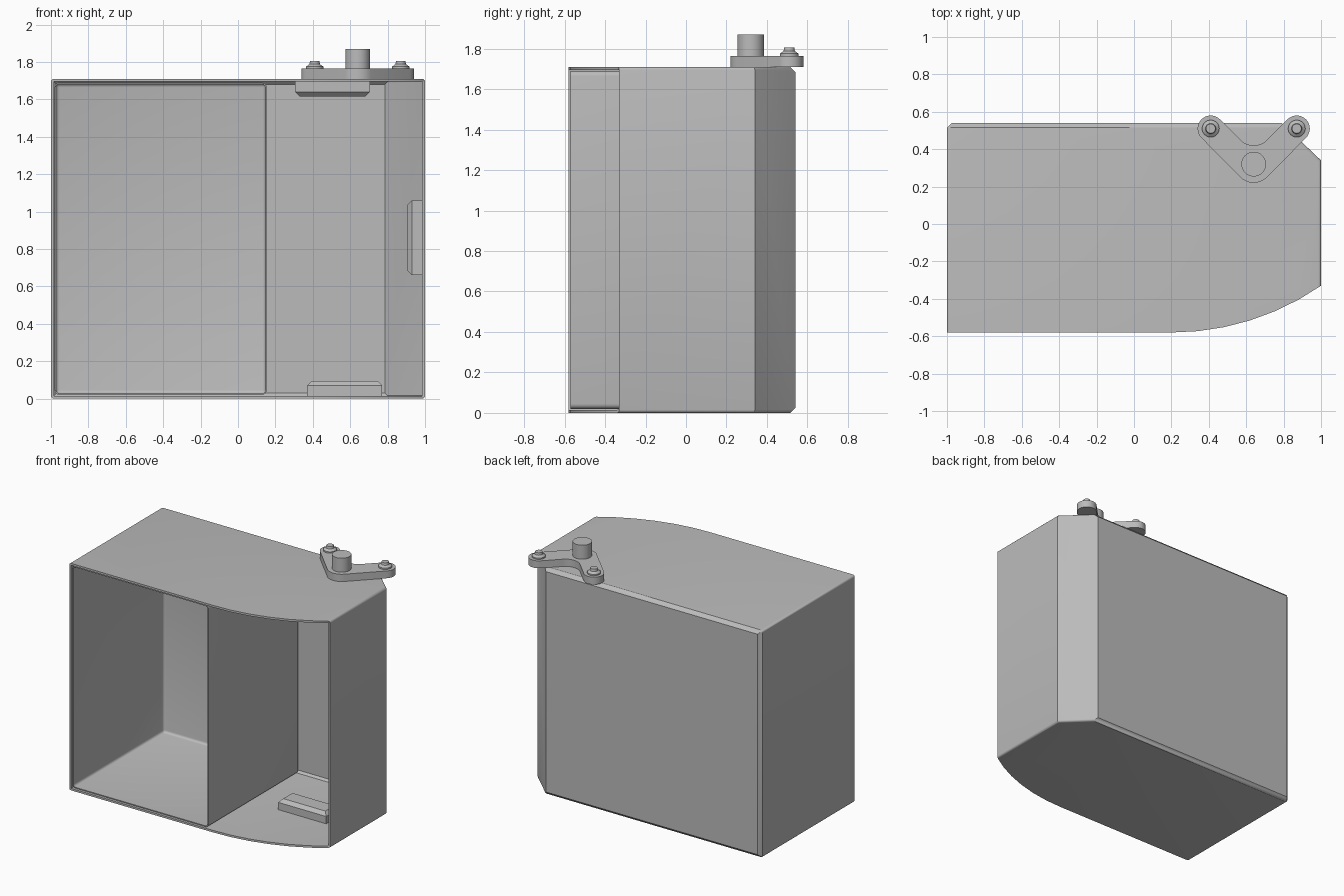
import bpy, bmesh, math
from mathutils import Matrix

if "Cube" in bpy.data.objects:
    bpy.data.objects.remove(bpy.data.objects["Cube"])

grey = bpy.data.materials.new("plain grey")
grey.use_nodes = True
grey.diffuse_color = (0.5, 0.5, 0.5, 1)
grey.node_tree.nodes["Principled BSDF"].inputs["Base Color"].default_value = (0.5, 0.5, 0.5, 1)

HEIGHT = 1.71


def finish(bm, name, thickness=0):
    """Turn a bmesh into a shaded object, optionally thickened inwards."""
    mesh = bpy.data.meshes.new(name)
    bm.to_mesh(mesh)
    bm.free()
    mesh.materials.append(grey)
    ob = bpy.data.objects.new(name, mesh)
    bpy.context.collection.objects.link(ob)
    bpy.ops.object.select_all(action="DESELECT")
    ob.select_set(True)
    bpy.context.view_layer.objects.active = ob
    if thickness:
        mod = ob.modifiers.new("wall", "SOLIDIFY")
        mod.thickness = thickness
        mod.offset = -1
        mod.use_even_offset = True
        bpy.ops.object.modifier_apply(modifier=mod.name)
    bpy.ops.object.shade_smooth_by_angle(angle=math.radians(32))
    return ob


def arc(cx, cy, r, start, end, steps):
    angles = [math.radians(start + (end - start) * i / steps) for i in range(steps + 1)]
    return [(cx + r * math.cos(a), cy + r * math.sin(a)) for a in angles]


def prism(outline, z0, z1, walls=None):
    """Extrude a clockwise outline; only the first few walls may be kept."""
    bm = bmesh.new()
    low = [bm.verts.new((x, y, z0)) for x, y in outline]
    high = [bm.verts.new((x, y, z1)) for x, y in outline]
    bm.faces.new(low)
    bm.faces.new(high[::-1])
    n = len(outline)
    for i in range(n if walls is None else walls):
        j = (i + 1) % n
        bm.faces.new((low[j], low[i], high[i], high[j]))
    return bm


def bevel(bm, rule, width, segments):
    edges = [e for e in bm.edges if len(e.link_faces) == 2 and rule(e)]
    bmesh.ops.bevel(bm, geom=edges, offset=width, offset_type="OFFSET",
                    segments=segments, profile=0.5, affect="EDGES")


def lathe(name, profile, x, y):
    bm = bmesh.new()
    verts = [bm.verts.new((r, 0, z)) for r, z in profile]
    edges = [bm.edges.new(pair) for pair in zip(verts, verts[1:])]
    bmesh.ops.spin(bm, geom=verts + edges, cent=(0, 0, 0), axis=(0, 0, 1),
                   angle=math.tau, steps=32)
    bmesh.ops.remove_doubles(bm, verts=bm.verts, dist=0.0005)
    bmesh.ops.recalc_face_normals(bm, faces=bm.faces)
    bmesh.ops.translate(bm, verts=bm.verts, vec=(x, y, 0))
    return finish(bm, name)


# Outer shell: open front, curved front lip, one cut back corner
footprint = [(-1, -0.58), (-1, 0.515), (-0.975, 0.54), (0.79, 0.54), (1, 0.34)]
footprint += arc(0.2, 0.825, 1.405, -55.3, -90, 6)
shell = prism(footprint, 0, HEIGHT, walls=5)
bevel(shell, lambda e: all(v.co.y > 0.53 for v in e.verts)
      and abs(e.verts[0].co.z - e.verts[1].co.z) < 0.01, 0.025, 1)
bevel(shell, lambda e: e.calc_face_angle() > math.radians(70), 0.015, 3)
finish(shell, "outer_shell", 0.015)

# Thin open bin filling the right-hand compartment
bin_outline = [(-0.98, -0.57), (-0.98, 0.515), (0.153, 0.515), (0.153, -0.57)]
liner = prism(bin_outline, 0.02, HEIGHT - 0.02, walls=3)
bevel(liner, lambda e: True, 0.025, 4)
finish(liner, "inner_bin", 0.007)

# Three chamfered stop blocks on floor, ceiling and side wall
for name, place, turn in (
        ("floor_block", (0.57, 0.03, 0.013), 0),
        ("ceiling_block", (0.505, 0.03, HEIGHT - 0.013), 180),
        ("side_block", (0.987, 0.03, 0.86), -90)):
    bm = bmesh.new()
    bmesh.ops.create_cube(bm, size=1)
    bmesh.ops.scale(bm, verts=bm.verts, vec=(0.4, 0.16, 0.082))
    bmesh.ops.translate(bm, verts=bm.verts, vec=(0, 0, 0.041))
    bevel(bm, lambda e: all(v.co.z > 0.05 for v in e.verts), 0.025, 1)
    bm.transform(Matrix.Translation(place) @ Matrix.Rotation(math.radians(turn), 4, "Y"))
    finish(bm, name)

# V-shaped bracket plate with rounded ends and a filleted notch
PX, PY, SY, ARM = 0.64, 0.32, 0.51, 0.23
plate = arc(PX - ARM, SY, 0.07, 225, 45, 16)
plate += arc(PX, 0.52, 0.1, 225, 315, 10)
plate += arc(PX + ARM, SY, 0.07, 135, -45, 16)
plate += arc(PX, PY, 0.1, 315, 225, 10)
finish(prism(plate, HEIGHT, 1.765), "bracket_plate")

# Pivot pin and two bracket screws
lathe("pivot_pin", [(0, 1.76), (0.066, 1.76), (0.066, 1.87), (0, 1.87)], PX, PY)
screw = [(0, 1.76), (0.046, 1.76), (0.046, 1.775), (0.028, 1.788),
         (0.025, 1.805), (0, 1.805)]
for side, sign in (("left", 1), ("right", -1)):
    lathe(side + "_screw", screw, PX + sign * ARM, SY)
